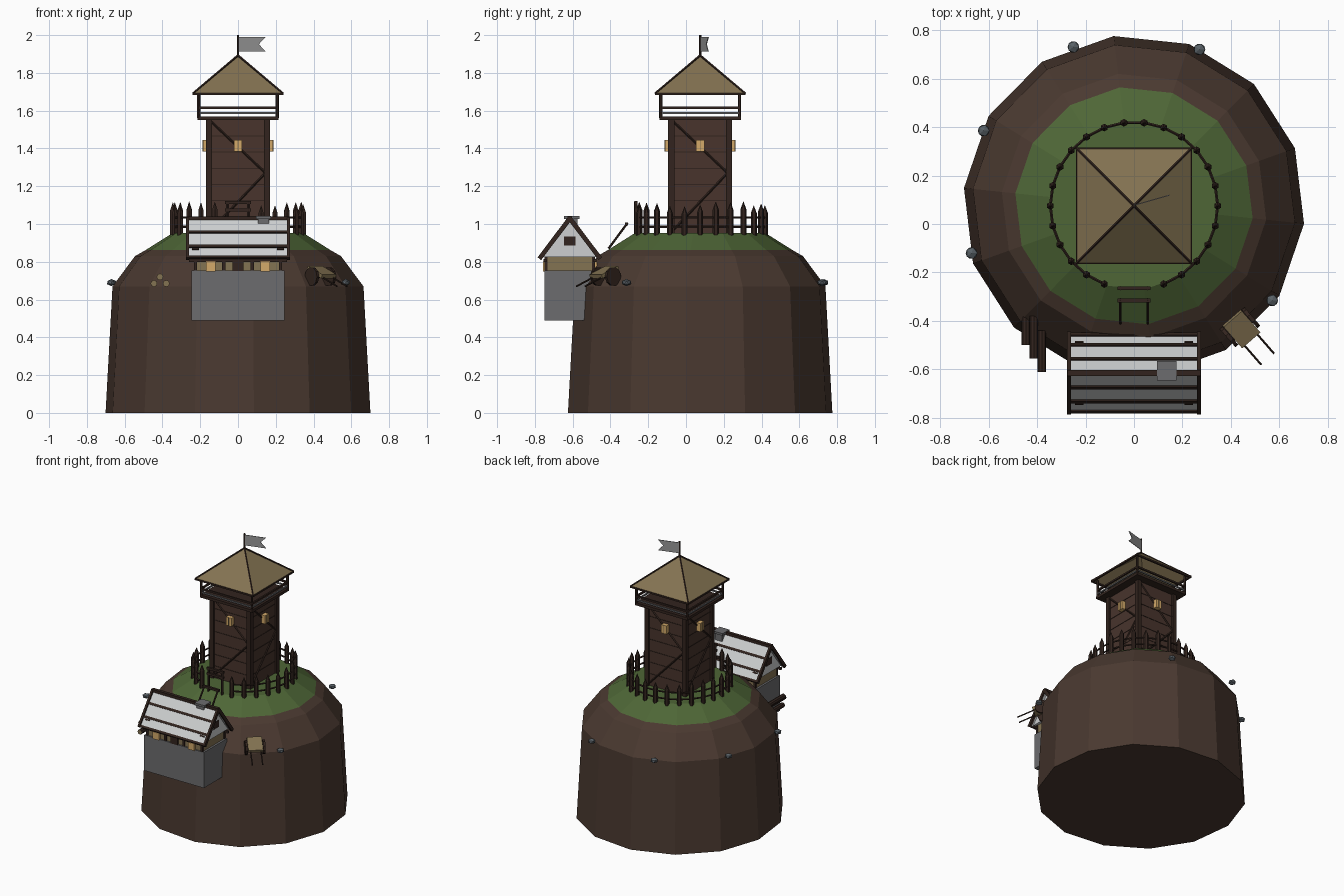
import bpy, bmesh, math, random
from mathutils import Vector, Matrix

cube = bpy.data.objects.get("Cube")
if cube:
    bpy.data.objects.remove(cube)
random.seed(4)
CY = 0.075  # hill and tower centre in y


def material(name, *rgb):
    lin = [((c / 255 + 0.055) / 1.055) ** 2.4 for c in rgb] + [1]
    m = bpy.data.materials.new(name)
    m.use_nodes = True
    m.diffuse_color = lin
    m.node_tree.nodes["Principled BSDF"].inputs["Base Color"].default_value = lin
    return m


EARTH = material("earth brown", 74, 57, 48)
GRASS = material("grass green", 78, 102, 54)
DARK = material("dark timber", 50, 36, 30)
WALL = material("wall timber", 72, 52, 44)
THATCH = material("thatch tan", 132, 115, 82)
STONE = material("stone grey", 108, 108, 110)
PALE = material("pale plaster", 205, 207, 208)
GLOW = material("window amber", 212, 170, 106)
ROCK = material("slate rock", 88, 96, 102)
FLAG = material("flag grey", 150, 150, 150)


def finish(name, bm, *mats):
    bmesh.ops.recalc_face_normals(bm, faces=bm.faces)
    me = bpy.data.meshes.new(name)
    bm.to_mesh(me)
    bm.free()
    for m in mats:
        me.materials.append(m)
    ob = bpy.data.objects.new(name, me)
    bpy.context.collection.objects.link(ob)
    return ob


def box(name, loc, size, mat, rot=None):
    bm = bmesh.new()
    m = Matrix.Translation(loc) @ (rot or Matrix()) @ Matrix.Diagonal((*size, 1))
    bmesh.ops.create_cube(bm, size=1, matrix=m)
    return finish(name, bm, mat)


def rod(name, a, b, r, mat, sides=6, r2=None, cap=None):
    a, b = Vector(a), Vector(b)
    d = b - a
    bm = bmesh.new()
    m = Matrix.Translation((a + b) / 2) @ d.to_track_quat("Z", "Y").to_matrix().to_4x4()
    bmesh.ops.create_cone(bm, cap_ends=True, segments=sides, radius1=r,
                          radius2=r if r2 is None else r2, depth=d.length, matrix=m)
    for f in bm.faces:
        f.material_index = int(cap is not None and len(f.verts) == sides and sides != 4)
    return finish(name, bm, mat, *([cap] if cap else []))


def prism(name, yz, x0, x1, mat):
    bm = bmesh.new()
    f = bm.faces.new([bm.verts.new((x0, y, z)) for y, z in yz])
    g = bmesh.ops.extrude_face_region(bm, geom=[f])["geom"]
    bmesh.ops.translate(bm, vec=(x1 - x0, 0, 0), verts=[v for v in g if isinstance(v, bmesh.types.BMVert)])
    return finish(name, bm, mat)


def polar(r, deg, z):
    a = math.radians(deg)
    return Vector((r * math.cos(a), CY + r * math.sin(a), z))


# Hill: stacked rings, grass above the fourth ring
bm = bmesh.new()
rings = []
for r, z in [(.705, 0), (.668, .67), (.548, .83), (.492, .862), (.348, .952)]:
    rings.append([bm.verts.new(polar(r, -6 + k * 360 / 14, z)) for k in range(14)])
for lo, hi in zip(rings, rings[1:]):
    for k in range(14):
        j = (k + 1) % 14
        bm.faces.new((lo[k], lo[j], hi[j], hi[k]))
bm.faces.new(rings[0])
bm.faces.new(rings[-1])
for f in bm.faces:
    f.material_index = int(f.calc_center_median().z > .88)
finish("hill", bm, EARTH, GRASS)

# Palisade: pointed stakes and two rails, open at the gate
prev = None
for k in range(-5, 20):
    deg = k * 360 / 26
    p = polar(.345, deg, .94)
    top = random.uniform(1.05, 1.08)
    q = Vector((p.x, p.y, top))
    if k < 19:
        rod("palisade_stake", p, q, .016, DARK)
        rod("palisade_tip", q, q + Vector((0, 0, .04)), .016, DARK, r2=.001)
        if prev:
            for z in (.985, 1.035):
                rod("palisade_rail", (prev.x, prev.y, z), (p.x, p.y, z), .006, DARK, 5)
    prev = p

# Gate frame and sloping ladder frame
for s in (-1, 1):
    rod("gate_post", (s * .056, -.265, .94), (s * .056, -.265, 1.12), .009, DARK)
    rod("ramp_pole", (s * .056, -.41, .87), (s * .056, -.31, 1.005), .006, DARK)
for y, z in [(-.265, 1.115), (-.265, 1.075), (-.315, 1)]:
    box("gate_bar", (0, y, z), (.135, .016, .016), DARK)

# Tower walls, planking, braces and windows on each side
box("tower_wall", (0, CY, 1.25), (.31, .31, .62), WALL)
for i in range(4):
    turn = Matrix.Translation((0, CY, 0)) @ Matrix.Rotation(i * math.pi / 2, 4, "Z")

    def side(ob):
        ob.matrix_world = turn
        return ob

    side(box("tower_corner_post", (.153, .153, 1.25), (.032, .032, .62), DARK))
    for z in (1.04, 1.125, 1.21, 1.295, 1.38, 1.465):
        side(box("plank_seam", (0, -.156, z), (.28, .003, .005), DARK))
    side(rod("tower_brace", (-.14, -.157, 1.54), (.145, -.157, 1.27), .006, DARK, 4))
    side(rod("tower_brace", (.145, -.157, 1.27), (-.14, -.157, .97), .006, DARK, 4))
    side(box("tower_window", (0, -.17, 1.415), (.044, .03, .062), GLOW))
    side(box("window_mullion", (0, -.186, 1.415), (.004, .003, .062), THATCH))
    # Lookout railing and roof posts
    side(rod("roof_post", (.208, .208, 1.56), (.208, .208, 1.69), .009, DARK, 6))
    side(box("top_rail", (0, -.208, 1.615), (.42, .012, .012), DARK))
    side(box("lower_rail", (0, -.208, 1.588), (.42, .01, .01), STONE))
    side(box("roof_rim", (0, -.234, 1.688), (.48, .012, .012), DARK))
    side(rod("roof_hip", (.238, .238, 1.692), (0, 0, 1.893), .006, DARK, 5))
box("lookout_floor", (0, CY, 1.56), (.43, .43, .02), DARK)

# Pyramid roof, open underneath
bm = bmesh.new()
apex = bm.verts.new((0, CY, 1.89))
low = bm.verts.new((0, CY, 1.87))
base = [bm.verts.new((x * .24, CY + y * .24, 1.69)) for x, y in ((-1, -1), (1, -1), (1, 1), (-1, 1))]
for k in range(4):
    bm.faces.new((base[k - 1], base[k], apex))
    bm.faces.new((base[k], base[k - 1], low))
finish("tower_roof", bm, THATCH)

# Flag with swallow tail
rod("flag_pole", (0, CY, 1.87), (0, CY, 2), .006, DARK)
bm = bmesh.new()
f = bm.faces.new([bm.verts.new((x, 0, z)) for x, z in
                  ((0, 1.912), (.153, 1.912), (.115, 1.952), (.153, 1.99), (0, 1.99))])
g = bmesh.ops.extrude_face_region(bm, geom=[f])["geom"]
bmesh.ops.translate(bm, vec=(0, .004, 0), verts=[v for v in g if isinstance(v, bmesh.types.BMVert)])
finish("flag", bm, FLAG).matrix_world = Matrix.Translation((0, CY, 0)) @ Matrix.Rotation(.28, 4, "Z")

# House body
HY = -.615
box("house_base", (0, HY, .622), (.49, .27, .264), STONE)
box("house_upper_wall", (0, HY, .79), (.46, .25, .08), THATCH)
prism("house_gable", [(HY - .145, .825), (HY + .145, .825), (HY, 1.015)], -.25, .25, PALE)
for s in (-1, 1):
    box("gable_window", (s * .25, HY, .91), (.008, .062, .05), DARK)
    for x in (-.225, -.075, .075, .225):
        box("wall_post", (x, HY + s * .125, .79), (.018, .016, .08), DARK)
    for x in (-.145, .145):
        box("house_window", (x, HY + s * .132, .775), (.05, .022, .052), GLOW)
    box("wall_plate", (0, HY + s * .132, .808), (.52, .016, .016), DARK)
    # Roof slope with battens and edge boards
    slope = [(HY, 1.03), (HY + s * .16, .818), (HY + s * .146, .818), (HY, 1.008)]
    prism("house_roof", slope, -.265, .265, PALE)
    tilt = Matrix.Rotation(-s * math.atan2(.212, .16), 4, "X")
    for t in (.36, .72, .985):
        box("roof_batten", (0, HY + s * .16 * t, 1.033 - .212 * t), (.53, .016, .012), DARK, tilt)
    for e in (-1, 1):
        box("barge_board", (e * .268, HY + s * .08, .924), (.016, .27, .024), DARK, tilt)
        box("roof_vent", (e * .225, HY + s * .125, .867), (.035, .01, .01), DARK, tilt)
box("house_door", (0, HY - .13, .78), (.06, .012, .06), DARK)
box("roof_ridge", (0, HY, 1.03), (.55, .024, .02), DARK)
box("chimney", (.135, -.605, 1.0), (.06, .06, .08), STONE)
box("chimney_cap", (.135, -.605, 1.035), (.08, .08, .016), STONE)

# Handcart on the slope
cart = Matrix.Translation((.443, -.433, .745)) @ Matrix.Rotation(math.radians(-49), 4, "Z") \
    @ Matrix.Rotation(math.radians(22), 4, "Y")
parts = [box("cart_bed", (0, 0, 0), (.125, .1, .022), THATCH)]
for s in (-1, 1):
    parts.append(rod("cart_wheel", (0, s * .052, -.025), (0, s * .068, -.025), .05, DARK, 10))
    parts.append(rod("cart_handle", (.04, s * .035, -.008), (.18, s * .035, -.008), .005, DARK))
parts.append(rod("cart_axle", (0, -.06, -.025), (0, .06, -.025), .007, DARK))
for ob in parts:
    ob.matrix_world = cart

# Log pile
for x, y0, y1, z in [(-.445, -.38, -.5, .685), (-.413, -.38, -.555, .72), (-.38, -.44, -.61, .685)]:
    rod("log", (x, y0, z), (x, y1, z), .018, DARK, 8, cap=THATCH)

# Rocks around the rim
for x, y in [(-.25, .73), (.27, .72), (-.62, .385), (-.67, -.12), (.57, -.315)]:
    bm = bmesh.new()
    bmesh.ops.create_icosphere(bm, subdivisions=1, radius=.027,
                               matrix=Matrix.Translation((x, y, .69)) @ Matrix.Diagonal((1, 1, .7, 1)))
    finish("rim_rock", bm, ROCK)
